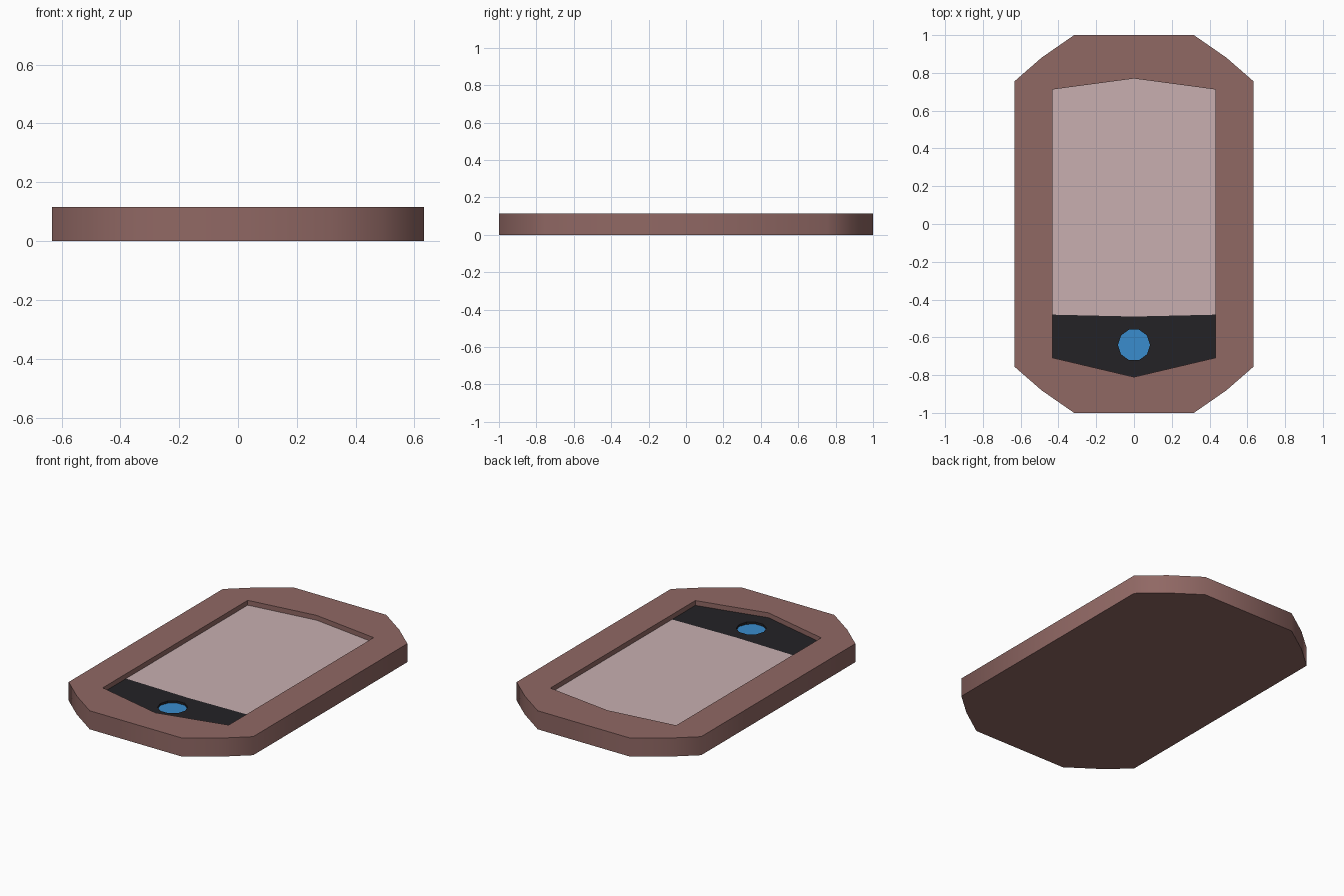
import bpy, bmesh, math

if "Cube" in bpy.data.objects:
    bpy.data.objects.remove(bpy.data.objects["Cube"])

H = 0.115            # body height
FLOOR = 0.085        # level of screen and panel
PIT = 0.072          # level of the button


def material(name, rgb):
    m = bpy.data.materials.new(name)
    m.diffuse_color = (*rgb, 1)
    m.use_nodes = True
    m.node_tree.nodes["Principled BSDF"].inputs["Base Color"].default_value = m.diffuse_color
    return m


def loop(bm, pts, z):
    return [bm.verts.new((x, y, z)) for x, y in pts]


def walls(bm, low, high, inward=False):
    n = len(low)
    for i in range(n):
        j = (i + 1) % n
        f = bm.faces.new((low[i], low[j], high[j], high[i]))
        if inward:
            f.normal_flip()


def fill_between(bm, *loops):
    # upward-facing flat fill of an outline with a hole
    edges = []
    for vs in loops:
        for i, v in enumerate(vs):
            w = vs[(i + 1) % len(vs)]
            edges.append(bm.edges.get((v, w)) or bm.edges.new((v, w)))
    made = bmesh.ops.triangle_fill(bm, edges=edges, use_beauty=True, normal=(0, 0, 1))
    for f in made["geom"]:
        if isinstance(f, bmesh.types.BMFace):
            f.normal_update()
            if f.normal.z < 0:
                f.normal_flip()


def finish(bm, name, mat, angle=None):
    me = bpy.data.meshes.new(name)
    bm.to_mesh(me)
    bm.free()
    ob = bpy.data.objects.new(name, me)
    bpy.context.collection.objects.link(ob)
    me.materials.append(mat)
    if angle:
        bpy.ops.object.select_all(action='DESELECT')
        ob.select_set(True)
        bpy.context.view_layer.objects.active = ob
        bpy.ops.object.shade_smooth_by_angle(angle=math.radians(angle))
    return ob


# Counter-clockwise outlines
corner = [(0.633, 0.755), (0.49, 0.88), (0.317, 1.0)]
top_half = corner + [(-x, y) for x, y in reversed(corner)]
outer = top_half + [(-x, -y) for x, y in top_half]
screen_top = [(0.432, 0.712), (0, 0.77), (-0.432, 0.712)]
split = [(-0.432, -0.48), (0, -0.49), (0.432, -0.48)]
panel_low = [(-0.432, -0.708), (0, -0.81), (0.432, -0.708)]
opening = screen_top + split[:1] + panel_low + split[-1:]
button = [(0.085 * math.cos(math.tau * i / 10), -0.64 + 0.085 * math.sin(math.tau * i / 10))
          for i in range(10)]

# Casing with recessed opening
bm = bmesh.new()
base, rim = loop(bm, outer, 0), loop(bm, outer, H)
lip_low, lip = loop(bm, opening, FLOOR), loop(bm, opening, H)
walls(bm, base, rim)
walls(bm, lip_low, lip, inward=True)
bm.faces.new(base[::-1])
fill_between(bm, rim, lip)
finish(bm, "casing", material("casing_brown", (0.28, 0.138, 0.127)), 60)

# Screen
bm = bmesh.new()
bm.faces.new(loop(bm, screen_top + split, FLOOR))
finish(bm, "screen", material("screen_pale", (0.578, 0.43, 0.434)))

# Dark control panel with a round pit
bm = bmesh.new()
edge = loop(bm, panel_low + split[::-1], FLOOR)
pit_low, pit_high = loop(bm, button, PIT), loop(bm, button, FLOOR)
walls(bm, pit_low, pit_high, inward=True)
fill_between(bm, edge, pit_high)
finish(bm, "control_panel", material("panel_black", (0.017, 0.016, 0.019)))

# Button at the bottom of the pit
bm = bmesh.new()
bm.faces.new(loop(bm, button, PIT))
finish(bm, "button", material("button_blue", (0.042, 0.262, 0.61)))
